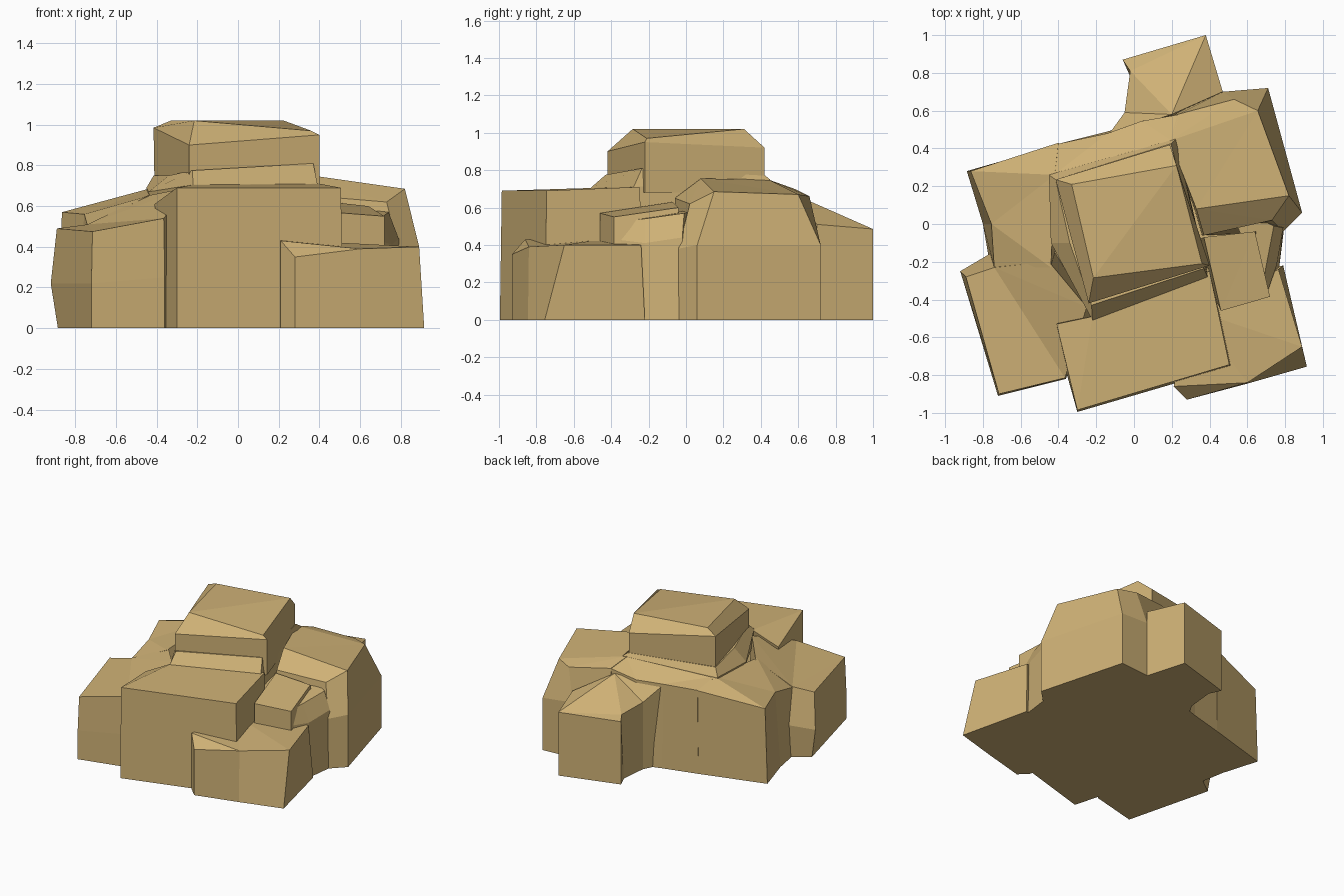
import bpy, bmesh

mat = bpy.data.materials.new("sandstone")
mat.diffuse_color = (0.62, 0.44, 0.18, 1)


def block(name, rings):
    """Loft matching rings of (x, y, z) points and cap both ends."""
    bm = bmesh.new()
    loops = [[bm.verts.new(p) for p in ring] for ring in rings]
    n = len(loops[0])
    for lo, hi in zip(loops, loops[1:]):
        for i in range(n):
            j = (i + 1) % n
            bm.faces.new((lo[i], lo[j], hi[j], hi[i]))
    caps = [bm.faces.new(loops[0][::-1]), bm.faces.new(loops[-1])]
    bmesh.ops.triangulate(bm, faces=caps)
    bmesh.ops.recalc_face_normals(bm, faces=bm.faces)
    mesh = bpy.data.meshes.new(name)
    bm.to_mesh(mesh)
    bm.free()
    mesh.materials.append(mat)
    obj = bpy.data.objects.new(name, mesh)
    bpy.context.collection.objects.link(obj)
    return obj


def flat(z, *pts):
    return [(x, y, z) for x, y in pts]


# Inner core closing the floor between the wings
core = ((-.70, -.3), (-.32, -.6), (.4, -.6), (.70, -.2), (.66, .1), (.42, .6), (.1, .53), (-.14, .44), (-.6, .25))
block("core", [flat(0, *core), flat(.38, *core)])

# Front hall
block("front_hall", [
    flat(0, (-.30, -.995), (.52, -.755), (.38, -.2), (-.24, -.38), (-.36, -.78)),
    [(-.30, -.985, .69), (.505, -.745, .69), (.40, -.25, .71), (-.22, -.49, .705), (-.41, -.53, .61)],
])

# Front left wing, bulging at its outer corner
block("front_left_wing", [
    flat(0, (-.72, -.91), (-.36, -.82), (-.24, -.4), (-.42, -.1), (-.74, -.15), (-.885, -.26)),
    [(-.72, -.91, .22), (-.36, -.82, .25), (-.24, -.4, .25), (-.42, -.1, .25), (-.75, -.15, .25), (-.92, -.25, .22)],
    [(-.715, -.90, .475), (-.365, -.815, .54), (-.25, -.44, .69), (-.45, -.2, .65), (-.74, -.23, .51), (-.89, -.28, .49)],
])

# Front right porch with chamfered front edge
block("front_right_porch", [
    flat(0, (.21, -.86), (.28, -.93), (.60, -.845), (.915, -.755), (.79, -.22), (.3, -.3)),
    [(.21, -.86, .43), (.28, -.93, .35), (.60, -.84, .39), (.89, -.65, .40), (.765, -.24, .40), (.3, -.45, .43)],
])

# Stepped right terrace
block("right_terrace", [
    flat(0, (.46, -.46), (.72, -.385), (.75, -.04), (.3, -.1)),
    [(.46, -.46, .57), (.72, -.385, .55), (.64, -.04, .60), (.37, -.07, .63)],
])

# Recessed wall between the porch and the right wing
block("right_recess", [
    flat(0, (.70, -.38), (.77, -.22), (.80, .02), (.5, .1)),
    [(.70, -.38, .43), (.755, -.22, .41), (.79, -.02, .44), (.5, .1, .44)],
    [(.68, -.33, .53), (.70, -.22, .54), (.74, -.01, .57), (.5, .1, .6)],
])

# Right rear wing with tapered outer walls; its roof climbs towards the tower
block("right_rear_wing", [
    flat(0, (.36, -.06), (.79, -.04), (.89, .06), (.71, .72), (.47, .70), (.22, .58), (.18, .44), (.32, .08)),
    [(.36, -.06, .4), (.79, -.04, .38), (.89, .06, .40), (.71, .72, .40), (.47, .70, .42), (.22, .59, .45),
     (.18, .44, .45), (.32, .08, .4)],
    [(.37, -.06, .65), (.73, .02, .62), (.82, .15, .685), (.655, .60, .67), (.53, .66, .66), (.23, .58, .70),
     (.19, .44, .75), (.33, .08, .755)],
])

# Rear annex with a pinched left side
block("rear_annex", [
    flat(0, (-.06, .87), (.38, 1.0), (.47, .69), (.2, .5), (-.1, .46), (-.04, .58), (-.02, .78)),
    [(-.06, .87, .48), (.38, 1.0, .485), (.47, .70, .51), (.2, .58, .67), (-.13, .48, .62), (-.05, .59, .52),
     (-.02, .81, .50)],
])

# Rear left wing
block("rear_left_wing", [
    flat(0, (-.885, .28), (-.80, 0), (-.765, -.2), (-.4, -.25), (-.2, .3), (-.4, .42)),
    [(-.865, .28, .57), (-.755, 0, .56), (-.74, -.23, .505), (-.44, -.23, .65), (-.42, .26, .69), (-.40, .43, .64)],
])

# Rear hall with its roof sloping up to the tower
block("rear_hall", [
    flat(0, (-.42, .2), (.19, .4), (.23, .58), (.02, .54), (-.14, .49), (-.40, .42)),
    [(-.43, .255, .69), (.20, .44, .75), (.24, .58, .70), (.04, .545, .65), (-.14, .48, .64), (-.40, .425, .64)],
])

# Tower ledge
block("tower_ledge", [
    flat(.6, (-.22, -.50), (.40, -.30), (.22, .46), (-.45, .26), (-.42, -.1)),
    [(-.22, -.51, .705), (.39, -.28, .71), (.22, .45, .75), (-.45, .26, .69), (-.44, -.1, .67)],
    [(-.225, -.43, .775), (.37, -.235, .81), (.195, .425, .77), (-.415, .235, .75), (-.34, -.1, .75)],
])

# Tower with sloping roof edges
block("tower", [
    flat(.68, (-.24, -.42), (.40, -.22), (.19, .42), (-.41, .23)),
    [(-.24, -.42, .90), (.40, -.22, .95), (.19, .42, .92), (-.415, .235, .985)],
    [(-.215, -.285, 1.02), (.36, -.21, .97), (.225, .31, 1.02), (-.33, .21, 1.02)],
])
